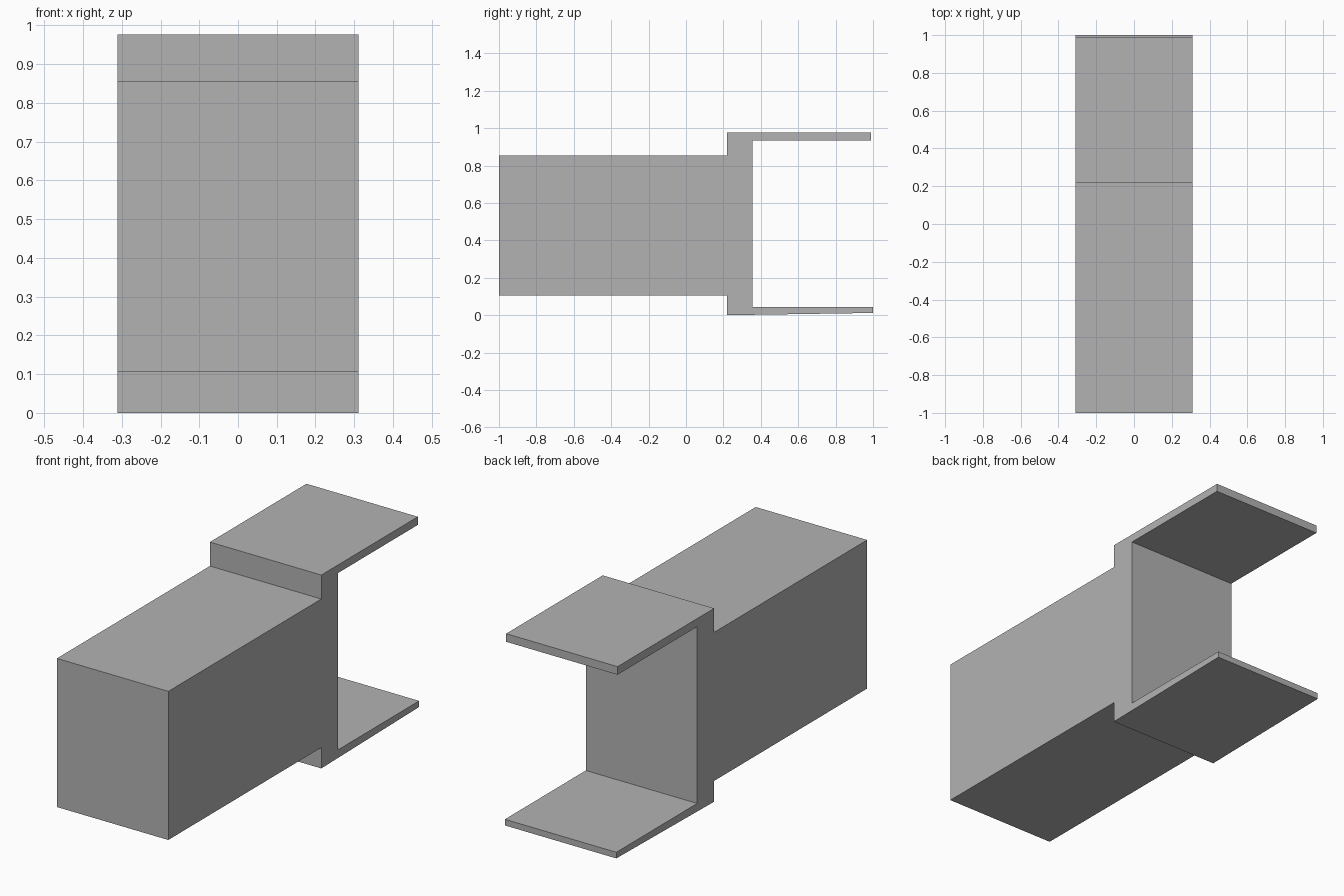
import bpy
import bmesh

cube = bpy.data.objects.get("Cube")
if cube:
    bpy.data.objects.remove(cube, do_unlink=True)

HALF_WIDTH = 0.311

grey = bpy.data.materials.new("plain_grey")
grey.use_nodes = True
colour = (0.45, 0.45, 0.45, 1)
grey.diffuse_color = colour
grey.node_tree.nodes["Principled BSDF"].inputs["Base Color"].default_value = colour


def extrude_profile(name, points):
    """Extrude a side profile of (y, z) points across the width."""
    bm = bmesh.new()
    face = bm.faces.new([bm.verts.new((-HALF_WIDTH, y, z)) for y, z in points])
    result = bmesh.ops.extrude_face_region(bm, geom=[face])
    moved = [v for v in result["geom"] if isinstance(v, bmesh.types.BMVert)]
    bmesh.ops.translate(bm, verts=moved, vec=(2 * HALF_WIDTH, 0, 0))
    bmesh.ops.recalc_face_normals(bm, faces=bm.faces)
    mesh = bpy.data.meshes.new(name)
    bm.to_mesh(mesh)
    bm.free()
    mesh.materials.append(grey)
    obj = bpy.data.objects.new(name, mesh)
    bpy.context.collection.objects.link(obj)
    return obj


# Solid block with a stepped back wall and two rear flanges
extrude_profile("block_with_flanges", [
    (-1, 0.105), (0.22, 0.105),                            # block underside
    (0.22, 0), (1, 0.012), (1, 0.043), (0.355, 0.043),     # lower flange
    (0.355, 0.935), (0.99, 0.935), (0.99, 0.976), (0.22, 0.976),  # upper flange
    (0.22, 0.855), (-1, 0.855),                            # block top
])
